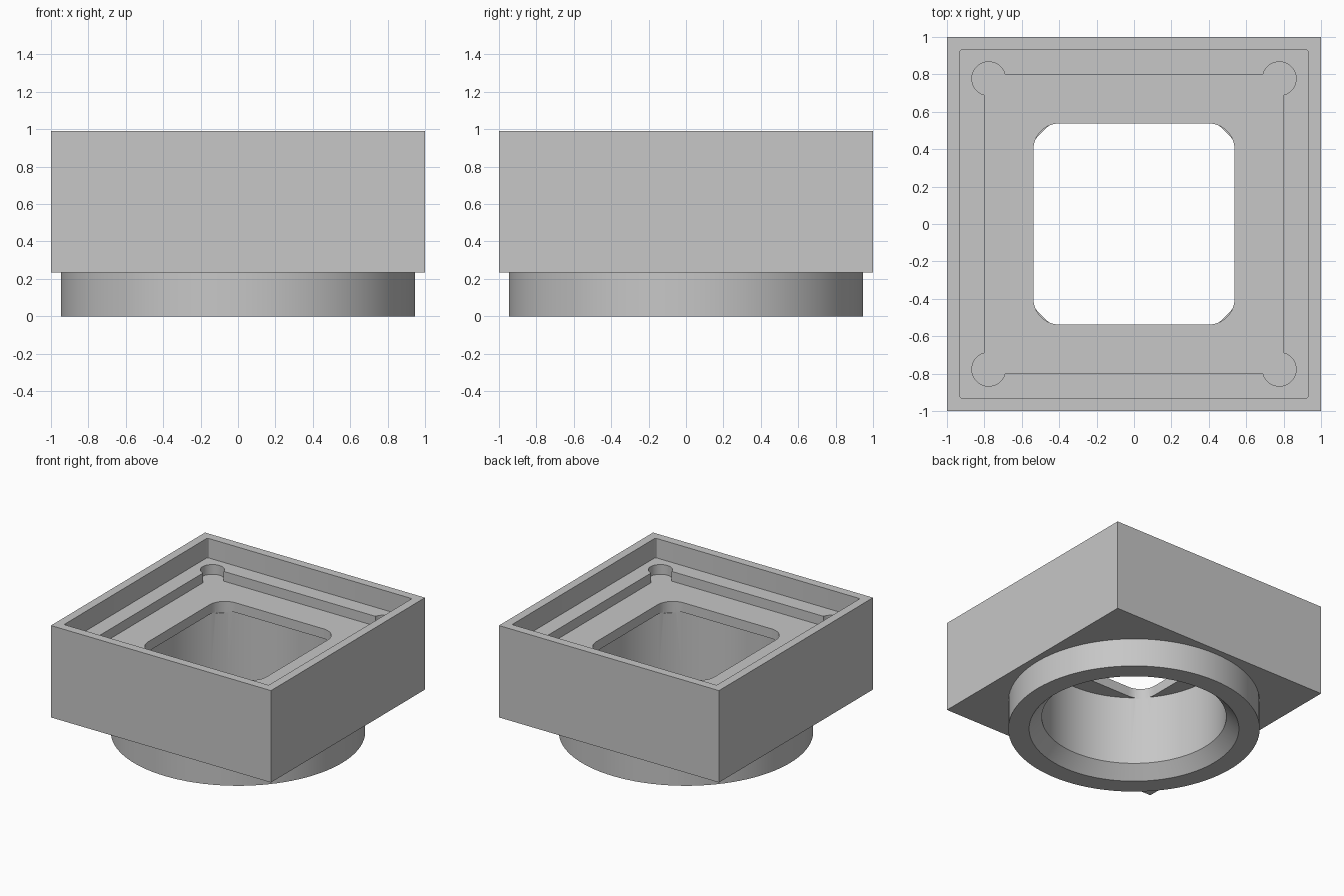
import bpy, bmesh, math

if "Cube" in bpy.data.objects:
    bpy.data.objects.remove(bpy.data.objects["Cube"], do_unlink=True)

grey = bpy.data.materials.new("plain grey")
grey.use_nodes = True
COLOUR = (0.57, 0.57, 0.57, 1)
grey.diffuse_color = COLOUR
grey.node_tree.nodes["Principled BSDF"].inputs["Base Color"].default_value = COLOUR

# Heights of the steps
TOP, LEDGE, FLOOR, CEILING, BASE = 0.99, 0.83, 0.75, 0.67, 0.235
OVER = 1.1


def circle(radius, count=96, x=0, y=0):
    step = math.tau / count
    return [(x + radius * math.cos(i * step), y + radius * math.sin(i * step))
            for i in range(count)]


def square(half, radius=0, steps=12):
    """Square outline with optional rounded corners."""
    if not radius:
        return [(half, half), (-half, half), (-half, -half), (half, -half)]
    inner, points = half - radius, []
    for k, (sx, sy) in enumerate(((1, 1), (-1, 1), (-1, -1), (1, -1))):
        for i in range(steps + 1):
            a = (k + i / steps) * math.pi / 2
            points.append((sx * inner + radius * math.cos(a),
                           sy * inner + radius * math.sin(a)))
    return points


def loft(name, sections):
    """Closed solid through (outline, height) sections."""
    bm = bmesh.new()
    rings = [[bm.verts.new((x, y, z)) for x, y in outline] for outline, z in sections]
    for low, high in zip(rings, rings[1:]):
        n = len(low)
        for i in range(n):
            j = (i + 1) % n
            bm.faces.new((low[i], low[j], high[j], high[i]))
    bm.faces.new(rings[0][::-1])
    bm.faces.new(rings[-1])
    mesh = bpy.data.meshes.new(name)
    bm.to_mesh(mesh)
    bm.free()
    obj = bpy.data.objects.new(name, mesh)
    bpy.context.collection.objects.link(obj)
    mesh.materials.append(grey)
    return obj


def prism(name, outline, low, high):
    return loft(name, [(outline, low), (outline, high)])


def combine(target, tool, operation):
    mod = target.modifiers.new(tool.name, 'BOOLEAN')
    mod.object, mod.operation, mod.solver = tool, operation, 'EXACT'
    bpy.context.view_layer.objects.active = target
    bpy.ops.object.modifier_apply(modifier=mod.name)
    bpy.data.objects.remove(tool, do_unlink=True)


# Square housing with a round collar beneath it
housing = prism("square_housing", square(1), BASE, TOP)
combine(housing, prism("collar", circle(0.947), 0, BASE + 0.1), 'UNION')

# Stepped recesses from above
combine(housing, prism("rim_recess", square(0.93, 0.01, 3), LEDGE, OVER), 'DIFFERENCE')
combine(housing, prism("pocket", square(0.8), FLOOR, OVER), 'DIFFERENCE')
for sx in (-1, 1):
    for sy in (-1, 1):
        relief = circle(0.09, 40, sx * 0.777, sy * 0.777)
        combine(housing, prism("corner_relief", relief, FLOOR, OVER), 'DIFFERENCE')

# Round bore from below, with a flared mouth
bore = circle(0.695)
combine(housing, loft("bore", [(circle(0.8), -0.01), (bore, 0.1), (bore, CEILING)]),
        'DIFFERENCE')

# Rounded window through the plate
combine(housing, prism("window", square(0.538, 0.14), CEILING - 0.01, OVER), 'DIFFERENCE')

# Smooth the round walls and keep edges sharp
bpy.ops.object.select_all(action='DESELECT')
housing.select_set(True)
bpy.context.view_layer.objects.active = housing
bpy.ops.object.shade_smooth_by_angle(angle=math.radians(30))
